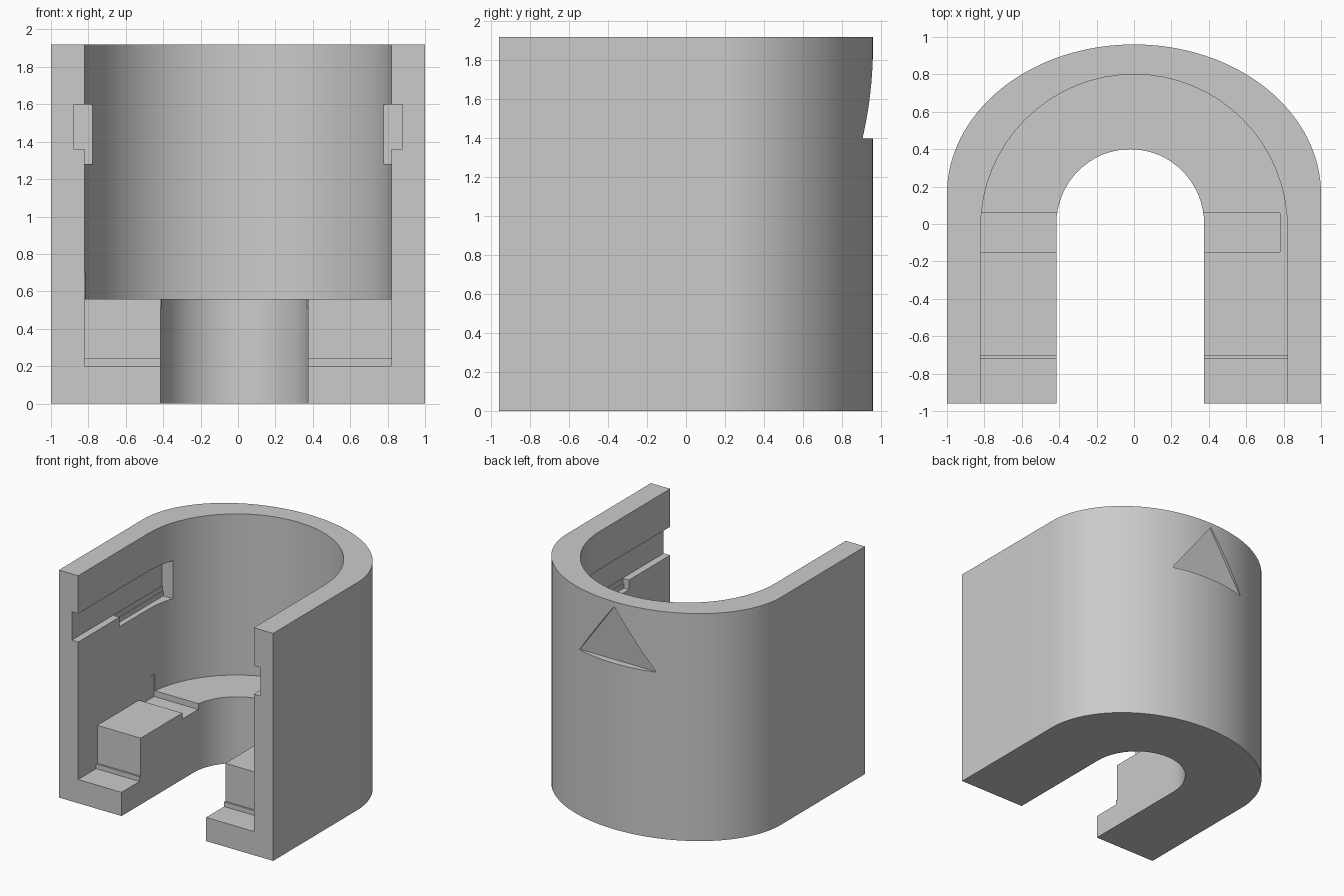
import bpy
import bmesh
from math import cos, sin, pi, radians
from mathutils import Vector

default = bpy.data.objects.get("Cube")
if default:
    bpy.data.objects.remove(default, do_unlink=True)

grey = bpy.data.materials.new("plain grey")
grey.use_nodes = True
shade = (0.6, 0.6, 0.6, 1)
grey.diffuse_color = shade
grey.node_tree.nodes["Principled BSDF"].inputs["Base Color"].default_value = shade


def prism(name, profile, offset):
    """Solid made by sweeping a flat outline along an offset."""
    bm = bmesh.new()
    face = bm.faces.new([bm.verts.new(p) for p in profile])
    top = bmesh.ops.extrude_face_region(bm, geom=[face])
    moved = [v for v in top["geom"] if isinstance(v, bmesh.types.BMVert)]
    bmesh.ops.translate(bm, verts=moved, vec=Vector(offset))
    bmesh.ops.recalc_face_normals(bm, faces=bm.faces)
    mesh = bpy.data.meshes.new(name)
    bm.to_mesh(mesh)
    bm.free()
    mesh.materials.append(grey)
    obj = bpy.data.objects.new(name, mesh)
    bpy.context.collection.objects.link(obj)
    return obj


def arch(name, cx, cy, rx, ry, front, z0, z1, steps):
    """Arch-shaped block: straight sides from the front, rounded at the back."""
    outline = [(cx + rx, front, z0)]
    outline += [(cx + rx * cos(pi * i / steps), cy + ry * sin(pi * i / steps), z0)
                for i in range(steps + 1)]
    outline.append((cx - rx, front, z0))
    return prism(name, outline, (0, 0, z1 - z0))


def box(name, x0, x1, y0, y1, z0, z1):
    return prism(name, [(x0, y0, z0), (x1, y0, z0), (x1, y1, z0), (x0, y1, z0)],
                 (0, 0, z1 - z0))


# Outer shell
housing = arch("housing", 0, 0.16, 1, 0.8, -0.96, 0, 1.92, 64)

cutters = [
    # Main cavity and the narrower slot through the floor
    arch("cavity_cutter", 0, -0.02, 0.82, 0.82, -1.2, 0.56, 2.2, 32),
    arch("floor_slot_cutter", -0.02, 0, 0.395, 0.4, -1.2, -0.2, 0.8, 32),
    # Low front ledge with a small step, and the cross groove
    box("ledge_cutter", -0.82, 0.82, -1.2, -0.72, 0.2, 0.8),
    box("ledge_step_cutter", -0.82, 0.82, -1, -0.705, 0.24, 0.8),
    box("groove_cutter", -0.825, 0.78, -0.15, 0.06, 0.51, 0.7),
]

# Side rails: a shallow front run and a deeper pocket with a stepped lower edge
for side, word in ((-1, "right"), (1, "left")):
    def rail(part, depth, y0, z0, z1):
        x0, x1 = sorted((side * 0.6, side * depth))
        cutters.append(box(word + part, x0, x1, y0, 0.24, z0, z1))
    rail("_rail_cutter", 0.88, -1.2, 1.36, 1.6)
    rail("_pocket_cutter", 0.875, -0.41, 1.32, 1.5)
    rail("_pocket_floor_cutter", 0.865, -0.41, 1.28, 1.4)

# Sloped triangular mark on the back
cutters.append(prism("back_mark_cutter",
                     [(-0.36, 0.9, 1.4), (0.36, 0.9, 1.4), (0, 0.95, 1.88)],
                     (0, 0.3, 0)))

bpy.context.view_layer.objects.active = housing
housing.select_set(True)
for cutter in cutters:
    cutter.hide_render = True
    cut = housing.modifiers.new(cutter.name, "BOOLEAN")
    cut.operation = "DIFFERENCE"
    cut.solver = "EXACT"
    cut.object = cutter
    bpy.ops.object.modifier_apply(modifier=cut.name)
    bpy.data.objects.remove(cutter, do_unlink=True)

bpy.ops.object.shade_smooth_by_angle(angle=radians(30))
